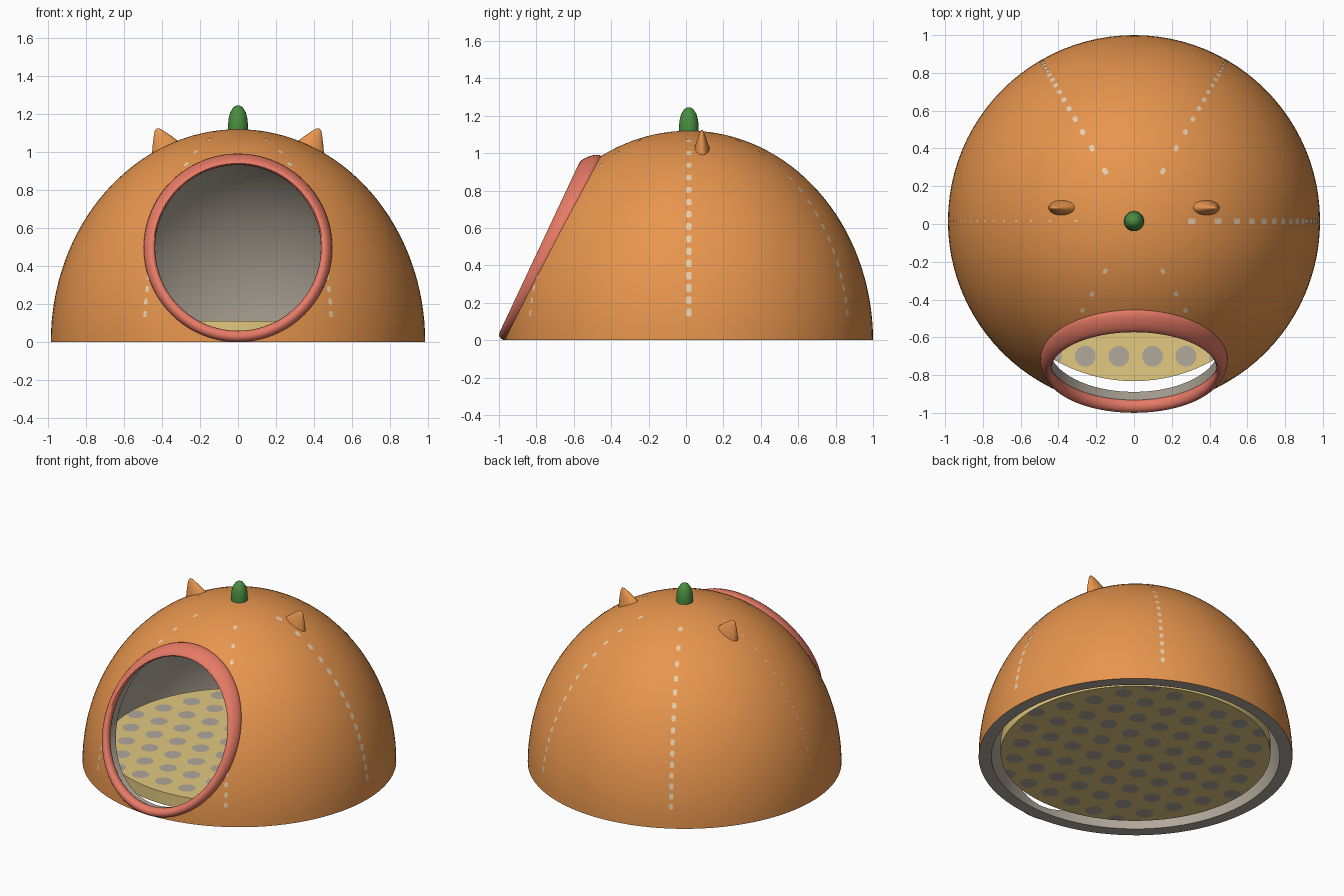
import bpy, bmesh, math
from mathutils import Matrix, Vector

if "Cube" in bpy.data.objects:
    bpy.data.objects.remove(bpy.data.objects["Cube"])

CY = 0.015                      # dome centre in y
A, B = 0.985, 1.12              # dome radius and height
HOLE_Z, HOLE_R = 0.495, 0.466   # doorway centre height and radius


def material(name, rgb):
    m = bpy.data.materials.new(name)
    lin = [((c / 255 + 0.055) / 1.055) ** 2.4 for c in rgb]
    m.diffuse_color = (*lin, 1)
    m.use_nodes = True
    m.node_tree.nodes["Principled BSDF"].inputs["Base Color"].default_value = m.diffuse_color
    return m


ORANGE = material("orange_felt", (232, 150, 78))
LINING = material("grey_lining", (177, 168, 154))
CORAL = material("coral_trim", (230, 122, 102))
GREEN = material("stem_green", (74, 142, 64))
YELLOW = material("cushion_yellow", (226, 201, 128))
THREAD = material("pale_thread", (236, 212, 178))


def make(name, bm, mats, smooth=True, recalc=True):
    bmesh.ops.remove_doubles(bm, verts=bm.verts, dist=1e-5)
    if recalc:
        bmesh.ops.recalc_face_normals(bm, faces=bm.faces)
    mesh = bpy.data.meshes.new(name)
    bm.to_mesh(mesh)
    bm.free()
    for m in mats:
        mesh.materials.append(m)
    ob = bpy.data.objects.new(name, mesh)
    bpy.context.collection.objects.link(ob)
    if smooth:
        shade(ob)
    return ob


def shade(ob):
    bpy.ops.object.select_all(action='DESELECT')
    ob.select_set(True)
    bpy.context.view_layer.objects.active = ob
    bpy.ops.object.shade_smooth_by_angle(angle=math.radians(40))


def lathe(profile, steps, matrix=Matrix(), mat_rule=None):
    """Spin (radius, height) points about z."""
    bm = bmesh.new()
    rings = [[bm.verts.new(matrix @ Vector((r * math.cos(2 * math.pi * i / steps),
                                            r * math.sin(2 * math.pi * i / steps), z)))
              for i in range(steps)] for r, z in profile]
    for k in range(len(rings) - 1):
        for i in range(steps):
            j = (i + 1) % steps
            f = bm.faces.new((rings[k][i], rings[k][j], rings[k + 1][j], rings[k + 1][i]))
            f.material_index = mat_rule(k) if mat_rule else 0
    return bm


# Dome shell: orange outside, grey lining inside and under the edge
N = 32
arc = [math.pi / 2 * i / N for i in range(N + 1)]
outer = [(A * math.sin(t), B * math.cos(t)) for t in arc]
inner = [((A - 0.08) * math.sin(t), (B - 0.08) * math.cos(t)) for t in reversed(arc)]
dome = make("dome_shell", lathe(outer + inner, 96, Matrix.Translation((0, CY, 0)),
                                lambda k: 0 if k < N else 1), [ORANGE, LINING], False)

# Round doorway cut through the front
bm = bmesh.new()
bmesh.ops.create_cone(bm, cap_ends=True, segments=64, radius1=HOLE_R - 0.01, radius2=HOLE_R - 0.01, depth=1.5,
                      matrix=Matrix.Translation((0, -0.95, HOLE_Z)) @ Matrix.Rotation(math.pi / 2, 4, 'X'))
for f in bm.faces:
    f.material_index = 1
cutter = make("doorway_cutter", bm, [ORANGE, LINING], False)
cutter.hide_render = True
mod = dome.modifiers.new("doorway", 'BOOLEAN')
mod.operation = 'DIFFERENCE'
mod.solver = 'EXACT'
mod.object = cutter
bpy.context.view_layer.objects.active = dome
bpy.ops.object.modifier_apply(modifier=mod.name)
bpy.data.objects.remove(cutter)
shade(dome)

# Padded doorway trim: a ring lying on the dome, its section slanting more towards the top
bm = bmesh.new()
U, V = 80, 16
grid = []
for i in range(U):
    u = 2 * math.pi * i / U
    row = []
    for j in range(V):
        v = 2 * math.pi * j / V
        bulge = 0.03 * math.cos(v)
        r = HOLE_R + bulge
        y = (-0.739 + 0.484 * HOLE_R * math.sin(u) + 0.65 * (1 + math.sin(u)) * bulge
             + (0.04 + 0.005 * math.sin(u)) * math.sin(v))
        row.append(bm.verts.new((r * math.cos(u), y, HOLE_Z + 0.001 + r * math.sin(u))))
    grid.append(row)
for i in range(U):
    for j in range(V):
        p, q = grid[i], grid[(i + 1) % U]
        bm.faces.new((p[j], q[j], q[(j + 1) % V], p[(j + 1) % V]))
make("doorway_trim", bm, [CORAL])

# Floor cushion
FR, F0, F1 = 0.847, 0.025, 0.11
make("floor_cushion", lathe([(0, F0), (FR, F0), (FR, F1), (0, F1)], 96,
                            Matrix.Translation((0, CY, 0))), [YELLOW])

# Staggered flat dots on both faces of the cushion, trimmed at its edge
bm = bmesh.new()
PITCH = 0.178
for row in range(-1, 10):
    y0 = -0.70 - CY + PITCH * row
    for col in range(-7, 8):
        x0 = 0.098 + PITCH * (col + 0.5 * (row % 2))
        if math.hypot(x0, y0) > FR + 0.02:
            continue
        pts = []
        for k in range(20):
            t = 2 * math.pi * k / 20
            p = Vector((x0 + 0.055 * math.cos(t), y0 + 0.055 * math.sin(t)))
            if p.length > FR - 0.002:
                p *= (FR - 0.002) / p.length
            pts.append(p)
        bm.faces.new([bm.verts.new((p.x, p.y + CY, F1 + 0.0015)) for p in pts])
        bm.faces.new([bm.verts.new((p.x, p.y + CY, F0 - 0.0015)) for p in reversed(pts)])
make("cushion_dots", bm, [LINING], False, False)

# Six seams of flat stitches, left out where the doorway is; the left one is finer
bm = bmesh.new()
for s, size in enumerate((1.1, 0.9, 1, 0.4, 0.8, 0.8)):
    a = math.radians(60 * s)
    for k in range(15):
        z = 0.148 + 0.0655 * k
        r = A * math.sqrt(1 - (z / B) ** 2)
        pos = Vector((r * math.cos(a), r * math.sin(a) + CY, z))
        if pos.y < -0.1 and math.hypot(pos.x, z - HOLE_Z) < 0.485:
            continue
        n = Vector((r * math.cos(a) / A ** 2, r * math.sin(a) / A ** 2, z / B ** 2)).normalized()
        side = Vector((-math.sin(a), math.cos(a), 0))
        up = n.cross(side)
        bm.faces.new([bm.verts.new(pos + n * 0.002 + size * (side * sx + up * sy)) for sx, sy in
                      ((-0.013, -0.014), (-0.008, -0.019), (0.008, -0.019), (0.013, -0.014),
                       (0.013, 0.014), (0.008, 0.019), (-0.008, 0.019), (-0.013, 0.014))])
make("seam_stitches", bm, [THREAD], False, False)

# Ears: flattened blunt cones leaning outwards
ear = [(0, -0.04), (0.09, -0.04), (0.08, 0), (0.052, 0.05), (0.026, 0.092), (0.013, 0.109), (0, 0.115)]
for name, sx in (("left_ear", -1), ("right_ear", 1)):
    m = (Matrix.Translation((sx * 0.38, 0.085, 1.02)) @ Matrix.Rotation(sx * math.radians(24.5), 4, 'Y')
         @ Matrix.Diagonal((1, 0.52, 1, 1)))
    make(name, lathe(ear, 32, m), [ORANGE])

# Stem on top
stem = [(0, 1.08), (0.05, 1.08), (0.053, 1.13), (0.05, 1.175), (0.041, 1.21), (0.024, 1.236), (0.01, 1.244), (0, 1.245)]
make("stem", lathe(stem, 32, Matrix.Translation((0, CY, 0))), [GREEN])
